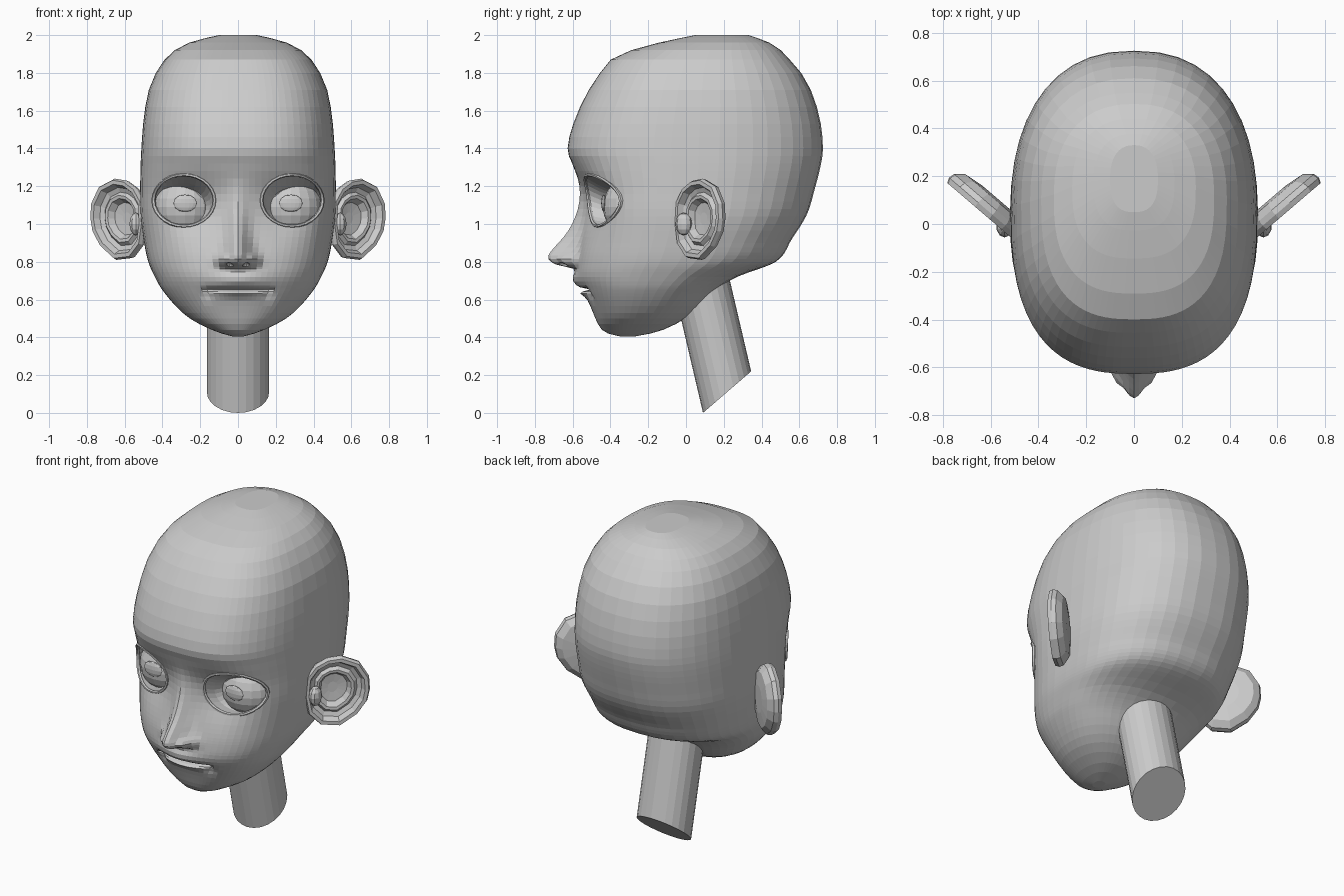
import bpy, bmesh, math
from math import sin, cos, pi, exp
from mathutils import Vector
from mathutils.bvhtree import BVHTree

if "Cube" in bpy.data.objects:
    bpy.data.objects.remove(bpy.data.objects["Cube"])


def loft(rings, cap=True, wrap=False):
    """Skin a list of closed rings; optionally cap the ends or join last to first."""
    bm = bmesh.new()
    vs = [[bm.verts.new(p) for p in r] for r in rings]
    n = len(rings[0])
    pairs = list(zip(vs, vs[1:])) + ([(vs[-1], vs[0])] if wrap else [])
    for a, b in pairs:
        for i in range(n):
            j = (i + 1) % n
            bm.faces.new((a[i], a[j], b[j], b[i]))
    if cap and not wrap:
        bm.faces.new(vs[0])
        bm.faces.new(vs[-1])
    bmesh.ops.recalc_face_normals(bm, faces=bm.faces)
    return bm


def make(name, bm, mirror=False):
    me = bpy.data.meshes.new(name)
    bm.to_mesh(me)
    ob = bpy.data.objects.new(name, me)
    bpy.context.collection.objects.link(ob)
    if mirror:
        m = ob.modifiers.new("mirror", 'MIRROR')
        m.use_mirror_merge = False
    return ob


def ellipsoid(bm, centre, radii, seg=20, rows=12):
    g = bmesh.ops.create_uvsphere(bm, u_segments=seg, v_segments=rows, radius=1)
    for v in g['verts']:
        v.co = Vector(centre) + Vector([c * r for c, r in zip(v.co, radii)])


def interp(table, z):
    """Smooth (Hermite) lookup in a table sorted by falling z."""
    if z >= table[0][0]:
        return table[0][1:]
    if z <= table[-1][0]:
        return table[-1][1:]
    i = next(k for k in range(len(table) - 1) if table[k + 1][0] <= z)
    p, q = table[i], table[i + 1]
    o, r = table[max(i - 1, 0)], table[min(i + 2, len(table) - 1)]
    h = q[0] - p[0]
    t = (z - p[0]) / h
    out = []
    for k in range(1, len(p)):
        m0 = (q[k] - o[k]) / (q[0] - o[0]) * h
        m1 = (r[k] - p[k]) / (r[0] - p[0]) * h
        out.append((2*t**3 - 3*t*t + 1) * p[k] + (t**3 - 2*t*t + t) * m0
                   + (3*t*t - 2*t**3) * q[k] + (t**3 - t*t) * m1)
    return out


# head slices: height, front y, back y, half width, y of widest point
SLICES = [
    (2.00, .05, .33, .10, .19), (1.97, -.10, .42, .23, .16),
    (1.93, -.26, .49, .32, .12), (1.88, -.385, .54, .38, .10),
    (1.80, -.455, .61, .435, .08), (1.70, -.52, .665, .475, .07),
    (1.55, -.59, .71, .50, .06), (1.395, -.627, .725, .512, .05),
    (1.305, -.597, .712, .516, .05), (1.18, -.555, .68, .518, .04),
    (1.05, -.55, .64, .517, .03), (.92, -.56, .56, .50, 0),
    (.80, -.575, .475, .475, -.05), (.72, -.575, .27, .44, -.11),
    (.65, -.545, .16, .40, -.16), (.55, -.50, .06, .315, -.21),
    (.49, -.475, -.02, .24, -.24), (.44, -.445, -.12, .14, -.27),
    (.415, -.40, -.21, .07, -.29), (.405, -.35, -.27, .03, -.30)]
# nose: height, projection, width
NOSE = [(1.25, 0, .05), (1.18, .01, .05), (1.07, .03, .05), (.955, .075, .05),
        (.85, .15, .063), (.815, .155, .07), (.785, .11, .07), (.765, .02, .07), (.75, 0, .07)]


def bump(d, s):
    return exp(-(d / s) ** 2)


def features(x, z):
    """Forward push of the face at x, z."""
    x = abs(x)
    h, w = interp(NOSE, z)
    d = h * bump(x, w)
    d += .045 * bump(x - .08, .028) * bump(z - .815, .028)       # nose wings
    d -= .055 * bump(x - .24, .15) * bump(z - 1.09, .15)         # eye hollows
    d += .03 * bump(x, .12) * bump(z - .70, .045)                # upper lip
    d += .02 * bump(x, .11) * bump(z - .632, .018)               # lower lip
    d -= .055 * bump(x, .14) ** .5 * bump(z - .653, .009) * (x < .17)   # mouth slit
    d -= .02 * bump(x - .16, .025) * bump(z - .63, .03)          # mouth corners
    return d


HEIGHTS = [2.0, 1.985, 1.96, 1.92, 1.87, 1.80, 1.71, 1.62, 1.53, 1.46, 1.40, 1.36, 1.32,
           1.28, 1.24, 1.20, 1.16, 1.12, 1.08, 1.04, 1.0, .965, .93, .90, .875, .85, .832,
           .815, .80, .785, .773, .763, .745, .72, .695, .675, .665, .653, .643, .632, .615,
           .595, .565, .53, .50, .47, .44, .42, .405]
HALF = 30
angles = [pi * (k / HALF) ** 1.5 for k in range(HALF + 1)]
angles += [-a for a in angles[-2:0:-1]]
rings = []
for z in HEIGHTS:
    yf, yb, w, yc = interp(SLICES, z)
    nf = 2.25 + .4 * min(1, max(0, (z - .5) / .6))
    ring = []
    for a in angles:
        s, c = sin(a), cos(a)
        n = nf if c > 0 else 2.35
        x = math.copysign(w * abs(s) ** (2 / n), s) if abs(s) > 1e-6 else 0
        r = abs(c) ** (2 / n)
        y = yc - (yc - yf) * r if c > 0 else yc + (yb - yc) * r
        if c > 0:
            y -= features(x, z)
        ring.append((x, y, z))
    rings.append(ring)
head_bm = loft(rings)
face = BVHTree.FromBMesh(head_bm)
head = make("head", head_bm)

# eye outline projected on the face
outline = []
for k in range(28):
    a = 2 * pi * k / 28
    x, z = .286 + .157 * cos(a), 1.125 + .132 * sin(a)
    outline.append(face.ray_cast(Vector((x, -2, z)), Vector((0, 1, 0)))[0])
mid = sum(outline, Vector()) / len(outline)


def eye_ring(scale, dy, dz=0):
    return [(mid.x + (p.x - mid.x) * scale, p.y + dy, mid.z + (p.z - mid.z) * scale + dz)
            for p in outline]


# sockets and nostrils cut from the head
cut_bm = loft([[(x, -1, z) for x, y, z in eye_ring(1, 0)], eye_ring(1, 0),
               eye_ring(.88, .07, -.025), eye_ring(.72, .12, -.03)])
ellipsoid(cut_bm, (.045, -.655, .775), (.024, .035, .022), 10, 6)
cutter = make("socket_cutter", cut_bm, True)
cutter.hide_render = True
mod = head.modifiers.new("sockets", 'BOOLEAN')
mod.object = cutter
mod.operation = 'DIFFERENCE'
mod.solver = 'EXACT'
bpy.context.view_layer.objects.active = head
bpy.ops.object.modifier_apply(modifier="sockets")
bpy.data.objects.remove(cutter)

# eyelid rims
make("eyelids", loft([eye_ring(1.03 + .07 * cos(a), -.012 * sin(a))
                      for a in [2 * pi * k / 6 for k in range(6)]], wrap=True), True)

# eyeballs with raised irises
eye_bm = bmesh.new()
ellipsoid(eye_bm, (.28, -.27, 1.09), (.17, .17, .17))
ellipsoid(eye_bm, (.28, -.435, 1.11), (.063, .014, .046), 16, 6)
make("eyeballs", eye_bm, True)

# ears: outline in the ear plane, shells of (scale, depth) from back to bowl
EAR = [(0, 1.12), (.05, 1.19), (.12, 1.23), (.20, 1.24), (.30, 1.20), (.355, 1.11),
       (.36, 1.03), (.345, .96), (.29, .88), (.19, .81), (.08, .82), (.01, .89), (-.01, 1.0)]
SHELLS = [(.4, -.065), (.8, -.055), (.97, -.025), (1, .0), (.96, .022), (.86, .022),
          (.78, -.012), (.66, -.022), (.58, -.004), (.50, -.006), (.40, -.04), (.15, -.045)]


def ear_point(u, v, d):
    return (.50 + .76 * u + .65 * d, -.04 + .65 * u - .76 * d, v)


ear_bm = loft([[ear_point(.15 + (u - .15) * s, 1.03 + (v - 1.03) * s, d) for u, v in EAR]
               for s, d in SHELLS])
ellipsoid(ear_bm, ear_point(.05, 1.0, .005), (.035, .045, .06), 10, 6)
make("ears", ear_bm, True)

# slanted neck
base = [(.165 * cos(a), .2175 + .1275 * sin(a), .11 + .11 * sin(a))
        for a in [2 * pi * k / 24 for k in range(24)]]
make("neck", loft([base, [(x, y - .143, z + .611) for x, y, z in base]]))
